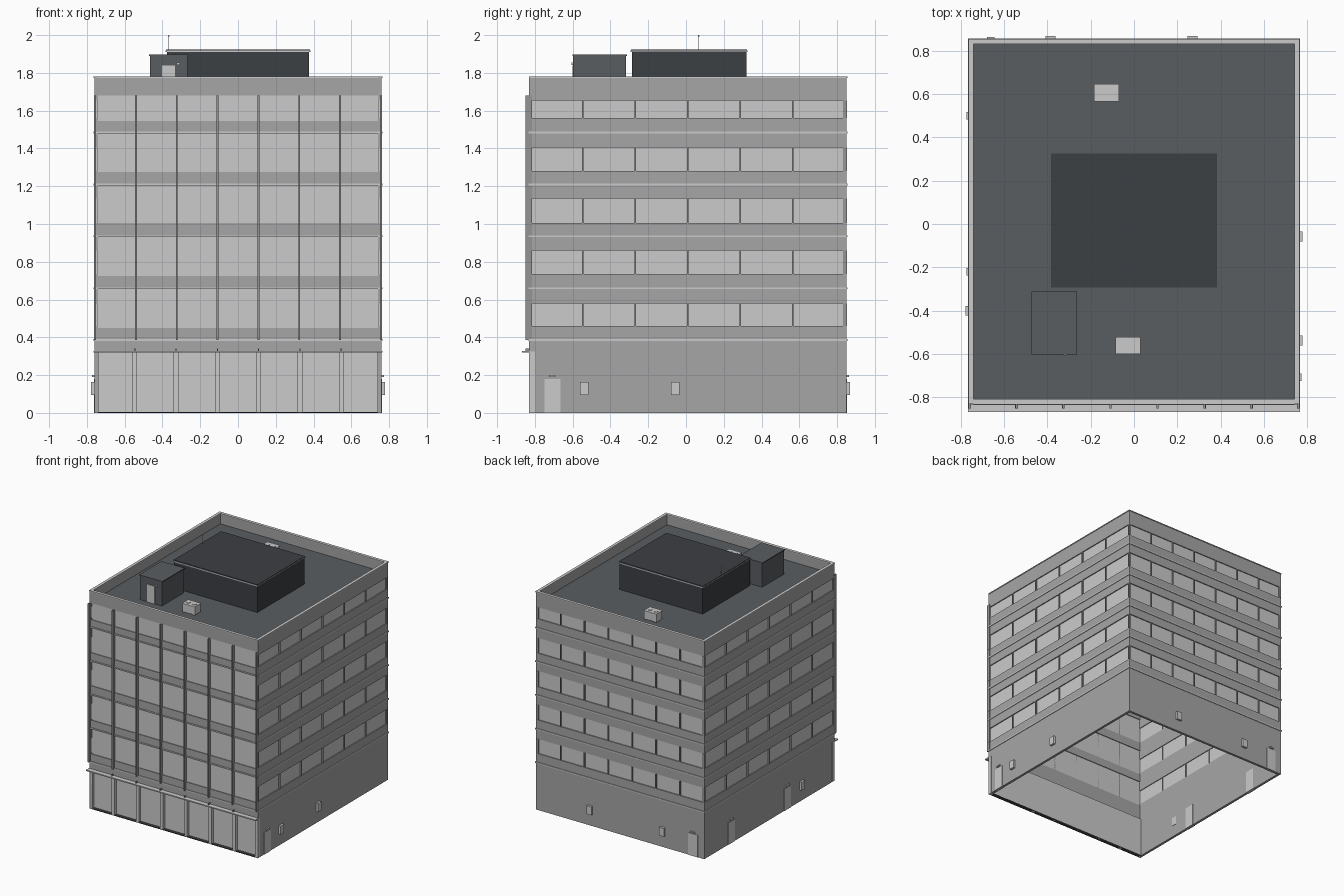
import bpy, bmesh, math

if "Cube" in bpy.data.objects:
    bpy.data.objects.remove(bpy.data.objects["Cube"])

def material(name, r, g, b):
    m = bpy.data.materials.new(name)
    m.diffuse_color = (r, g, b, 1)
    m.use_nodes = True
    m.node_tree.nodes["Principled BSDF"].inputs["Base Color"].default_value = m.diffuse_color
    return m

WALL = material("wall_grey", 0.38, 0.38, 0.38)
FIN = material("fin_grey", 0.3, 0.3, 0.3)
ROOF = material("roof_slate", 0.10, 0.11, 0.12)
PLANT = material("plant_dark", 0.045, 0.05, 0.057)

def prism(name, pts, z0, z1, mat=None):
    bm = bmesh.new()
    f = bm.faces.new([bm.verts.new((x, y, z0)) for x, y in pts])
    top = bmesh.ops.extrude_face_region(bm, geom=[f])["geom"]
    bmesh.ops.translate(bm, vec=(0, 0, z1 - z0),
                        verts=[v for v in top if isinstance(v, bmesh.types.BMVert)])
    bmesh.ops.recalc_face_normals(bm, faces=bm.faces)
    me = bpy.data.meshes.new(name)
    bm.to_mesh(me)
    bm.free()
    ob = bpy.data.objects.new(name, me)
    bpy.context.collection.objects.link(ob)
    if mat:
        me.materials.append(mat)
    return ob

def box(name, x0, x1, y0, y1, z0, z1, mat=None):
    return prism(name, [(x0, y0), (x1, y0), (x1, y1), (x0, y1)], z0, z1, mat)

X, F, B, T = 0.76, -0.83, 0.85, 0.02   # half width, front, back, wall thickness

def u_band(name, off, t, z0, z1, mat=None):
    """Band around left, back and right sides; off moves the outer face."""
    x, b = X + off, B + off
    xi, bi = x - t, b - t
    prism(name, [(-x, F), (-x, b), (x, b), (x, F), (xi, F), (xi, bi), (-xi, bi), (-xi, F)],
          z0, z1, mat)

def side_box(name, side, c, w, off, z0, z1, depth=0.0, mat=None):
    """Box on a wall: centre c, width w, sticking out by off, going in by depth."""
    a, b = c - w / 2, c + w / 2
    if side == "back":
        box(name, a, b, B - depth, B + off, z0, z1, mat)
    elif side == "right":
        box(name, X - depth, X + off, a, b, z0, z1, mat)
    else:
        box(name, -X - off, -X + depth, a, b, z0, z1, mat)

# side and back walls with strip windows
win = [(0.46, 0.58), (0.735, 0.86), (1.005, 1.135), (1.28, 1.405), (1.56, 1.655)]
edges = [0] + [z for w in win for z in w] + [1.775]
for i in range(0, len(edges), 2):
    u_band("wall_band", 0, T, edges[i], edges[i + 1], WALL)
for z0, z1 in win:
    u_band("strip_glass", -0.008, 0.006, z0, z1)
    for i in range(8):
        c = -X + 0.006 + i * (2 * X - 0.012) / 7
        side_box("back_mullion", "back", c, 0.008, 0.003, z0, z1, T, FIN)
    for i in range(7):
        c = F + 0.006 + i * (B - F - 0.012) / 6
        for s in ("left", "right"):
            side_box("side_mullion", s, c, 0.008, 0.003, z0, z1, T, FIN)

# floor line trim
floors = [0.385, 0.66, 0.935, 1.21, 1.485]
for z in floors:
    u_band("floor_trim", 0.005, 0.007, z - 0.005, z + 0.005)
    box("front_trim", -X - 0.005, X + 0.005, F - 0.005, F, z - 0.005, z + 0.005)

# front curtain wall
tops = [0.45, 0.725, 1.005, 1.275, 1.545]
box("front_lintel", -X, X, F, F + T, 0.325, 0.385, WALL)
for i, z in enumerate(floors):
    box("front_spandrel", -X, X, F, F + T, z, tops[i], WALL)
    box("front_glass", -X, X, F + 0.006, F + 0.014, tops[i], (floors + [1.68])[i + 1])
box("front_parapet", -X, X, F, F + T, 1.68, 1.775, WALL)
for i in range(8):
    c = -0.757 + i * 1.514 / 7
    box("front_fin", c - 0.005, c + 0.005, F - 0.02, F + 0.014, 0.385, 1.68, FIN)

# ground floor shop front
box("shop_glass", -X + T, X - T, F + 0.025, F + 0.03, 0, 0.325)
box("shop_sill", -X, X, F, F + 0.03, 0, 0.006, PLANT)
for i in range(8):
    c = max(-0.748, min(0.748, -0.765 + i * 1.53 / 7))
    box("shop_pier", c - 0.013, c + 0.013, F, F + 0.03, 0, 0.325)
box("canopy", -X - 0.005, X + 0.005, -0.868, F, 0.319, 0.328)
for i in range(1, 7):
    c = -0.765 + i * 1.53 / 7
    box("canopy_bracket", c - 0.003, c + 0.003, -0.85, F, 0.328, 0.34, FIN)

# doors, door lights and wall vents
for s, c in (("right", -0.7075), ("left", 0.5), ("left", -0.22), ("back", -0.66)):
    side_box("service_door", s, c, 0.085, 0.003, 0, 0.18, T + 0.003)
    side_box("door_light", s, c, 0.035, 0.012, 0.19, 0.2)
for s, c in (("right", -0.5375), ("right", -0.0575), ("left", -0.4),
             ("back", -0.385), ("back", 0.27)):
    side_box("wall_vent", s, c, 0.045, 0.018, 0.095, 0.163, T + 0.003)

# roof slab and coping
box("roof_slab", -X + T, X - T, F + T, B - T, 1.68, 1.695, ROOF)
u_band("coping", 0.004, 0.024, 1.773, 1.78)
box("front_coping", -X + T, X - T, F - 0.002, F + 0.022, 1.773, 1.78)

# plant room
box("plant_room", -0.375, 0.375, -0.287, 0.32, 1.695, 1.912, PLANT)
box("plant_cap_trim", -0.383, 0.383, -0.293, 0.326, 1.91, 1.918)
box("plant_roof", -0.38, 0.38, -0.29, 0.323, 1.918, 1.924, PLANT)

# stair hut with door and lamp
box("stair_hut", -0.466, -0.268, -0.597, -0.317, 1.695, 1.89, ROOF)
box("hut_roof", -0.472, -0.262, -0.602, -0.312, 1.89, 1.898, ROOF)
box("hut_door", -0.402, -0.333, -0.602, -0.595, 1.695, 1.84)
box("hut_lamp", -0.325, -0.308, -0.606, -0.595, 1.843, 1.855)

# antenna
bpy.ops.mesh.primitive_cylinder_add(vertices=8, radius=0.002, depth=0.08, location=(-0.367, 0.067, 1.959))
bpy.context.object.name = "antenna_mast"
bpy.ops.mesh.primitive_uv_sphere_add(segments=8, ring_count=6, radius=0.004, location=(-0.367, 0.067, 1.996))
bpy.context.object.name = "antenna_tip"

# rooftop air units
for cx, cy in ((-0.1275, 0.605), (-0.0275, -0.56)):
    box("air_unit", cx - 0.055, cx + 0.055, cy - 0.037, cy + 0.037, 1.7, 1.762)
    box("air_unit_lid", cx - 0.058, cx + 0.058, cy - 0.04, cy + 0.04, 1.762, 1.768)
    for s in (-1, 1):
        box("air_unit_foot", cx + s * 0.045 - 0.006, cx + s * 0.045 + 0.006,
            cy - 0.037, cy + 0.037, 1.695, 1.7, FIN)
        bpy.ops.mesh.primitive_cylinder_add(vertices=12, radius=0.018, depth=0.006,
                                            location=(cx + s * 0.027, cy, 1.769))
        bpy.context.object.name = "air_unit_fan"
